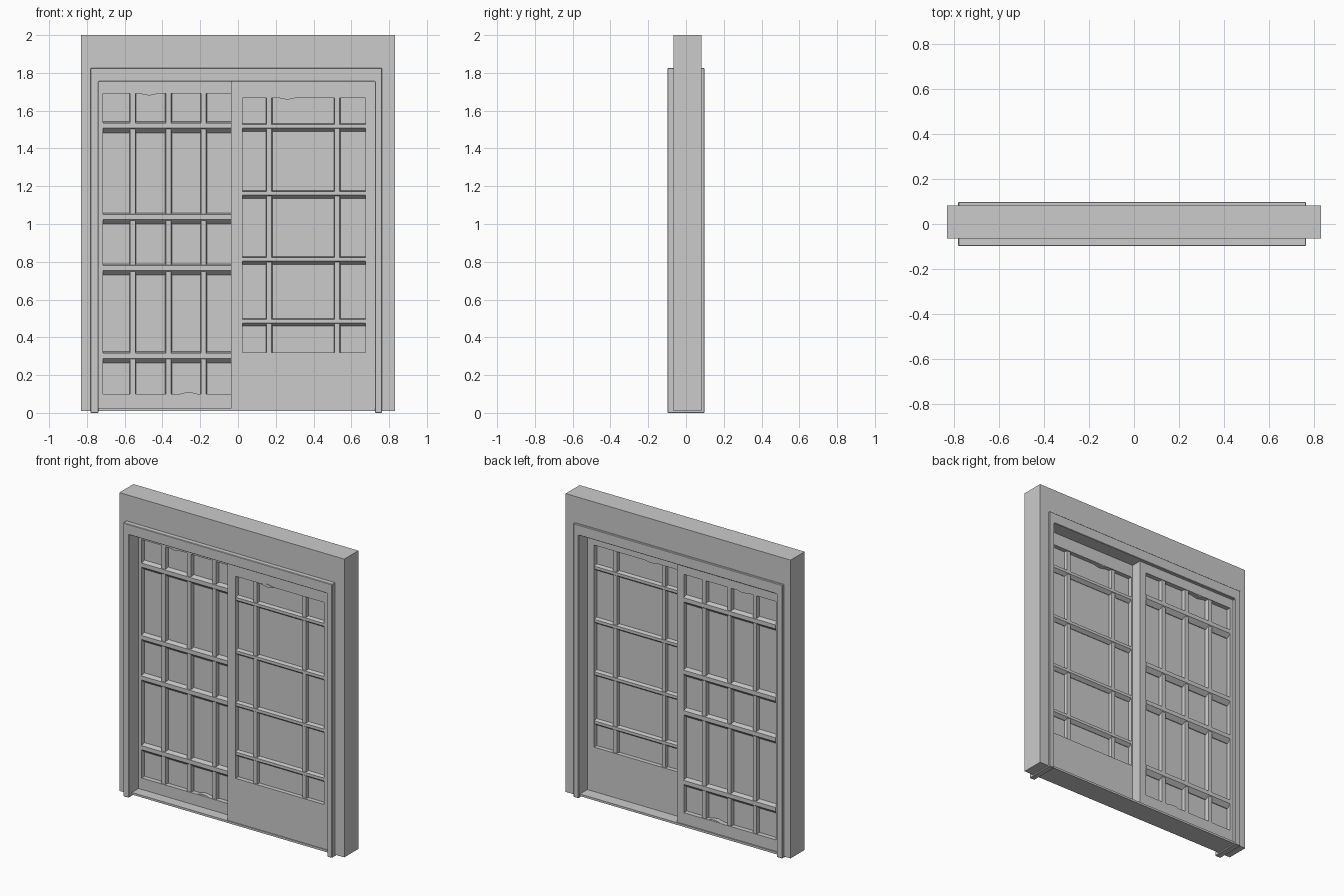
import bpy
import bmesh

cube = bpy.data.objects.get("Cube")
if cube:
    bpy.data.objects.remove(cube, do_unlink=True)

grey = bpy.data.materials.new("plain grey")
grey.use_nodes = True
COLOUR = (0.6, 0.6, 0.6, 1)
grey.diffuse_color = COLOUR
grey.node_tree.nodes["Principled BSDF"].inputs["Base Color"].default_value = COLOUR


def finish(name, bm, bevel=0):
    bmesh.ops.recalc_face_normals(bm, faces=bm.faces)
    mesh = bpy.data.meshes.new(name)
    bm.to_mesh(mesh)
    bm.free()
    mesh.materials.append(grey)
    obj = bpy.data.objects.new(name, mesh)
    bpy.context.collection.objects.link(obj)
    if bevel:
        mod = obj.modifiers.new("worn edge", "BEVEL")
        mod.width = bevel
        mod.segments = 1
    return obj


def prism(name, outline, place, start, end, bevel=0):
    """Extrude an outline of 2D points; place(a, b, t) maps them to space."""
    bm = bmesh.new()
    low, high = ([bm.verts.new(place(a, b, t)) for a, b in outline] for t in (start, end))
    bm.faces.new(low)
    bm.faces.new(high)
    n = len(outline)
    for i in range(n):
        j = (i + 1) % n
        bm.faces.new((low[i], low[j], high[j], high[i]))
    return finish(name, bm, bevel)


def box(name, x, y, z, bevel=0):
    outline = [(x[0], z[0]), (x[1], z[0]), (x[1], z[1]), (x[0], z[1])]
    return prism(name, outline, lambda a, b, t: (a, t, b), y[0], y[1], bevel)


def arch(name, outer, inner, y, bottom, top, inner_top, bevel=0):
    """Doorway shape: two legs and a head in one piece."""
    outline = [(outer[0], bottom), (outer[0], top), (outer[1], top), (outer[1], bottom),
               (inner[1], bottom), (inner[1], inner_top), (inner[0], inner_top), (inner[0], bottom)]
    return prism(name, outline, lambda a, b, t: (a, t, b), y[0], y[1], bevel)


# Surrounding wall, door frame and threshold
arch("wall", (-0.83, 0.83), (-0.77, 0.75), (-0.065, 0.083), 0.01, 2.0, 1.80)
arch("door_frame", (-0.78, 0.763), (-0.738, 0.725), (-0.0975, 0.0975), 0, 1.825, 1.755, 0.003)
box("threshold", (-0.76, 0.74), (-0.065, 0.083), (0.01, 0.024))


def cross_bar(name, x, y, depth, z, half):
    """Horizontal lattice bar, with gently sloping tops and steep undersides."""
    outline = [(-depth, half * 0.7), (0, half), (depth, half * 0.7),
               (depth, -half * 0.2), (depth * 0.25, -half), (-depth * 0.25, -half),
               (-depth, -half * 0.2)]
    return prism(name, outline, lambda a, b, t: (t, y + a, z + b), x[0], x[1])


def upright_bar(name, x, y, depth, z, half):
    """Vertical lattice bar with narrow chamfered sides."""
    outline = [(-half, 0), (-half * 0.75, -depth), (half * 0.75, -depth),
               (half, 0), (half * 0.75, depth), (-half * 0.75, depth)]
    return prism(name, outline, lambda a, b, t: (x + a, y + b, t), z[0], z[1])


def sliding_door(side, outer, opening, y, sill, head, uprights, rails, depth, half):
    middle = (y[0] + y[1]) / 2
    bottom, top = 0.02, 1.757
    # Stiles and rails around the opening
    box(side + "_outer_stile", (outer[0], opening[0]), y, (bottom, top))
    box(side + "_inner_stile", (opening[1], outer[1]), y, (bottom, top))
    box(side + "_bottom_panel", opening, y, (bottom, sill))
    box(side + "_top_rail", opening, y, (head, top))
    # Paper sheet and lattice
    box(side + "_paper", opening, (middle - 0.004, middle + 0.004), (sill, head))
    for i, x in enumerate(uprights):
        upright_bar(f"{side}_upright_bar_{i + 1}", x, middle, depth * 0.85, (sill, head), 0.018)
    for i, z in enumerate(rails):
        cross_bar(f"{side}_cross_bar_{i + 1}", opening, middle, depth, z, half)


sliding_door("rear_door", (-0.74, 0.015), (-0.715, -0.036), (0.005, 0.075), 0.10, 1.69,
             (-0.557, -0.368, -0.182), (0.295, 0.76, 1.03, 1.513), 0.036, 0.03)
sliding_door("front_door", (-0.036, 0.727), (0.024, 0.675), (-0.06, 0.005), 0.32, 1.668,
             (0.165, 0.525), (0.48, 0.807, 1.157, 1.512), 0.03, 0.021)


# Small splinters along the worn woodwork
def splinter(name, x, y, z, length, height, depth):
    outline = [(-length, 0), (-length * 0.2, height), (length * 0.3, height * 0.8),
               (length, 0), (0, -height)]
    return prism(name, outline, lambda a, b, t: (x + a, y + t, z + b), -depth, depth)


for i, (x, z) in enumerate(((0.01, 1.757), (-0.47, 1.69), (0.26, 1.668), (-0.26, 0.10))):
    y = 0.04 if x < 0 else -0.03
    splinter(f"splinter_{i + 1}", x, y, z, 0.05, 0.01, 0.033)
